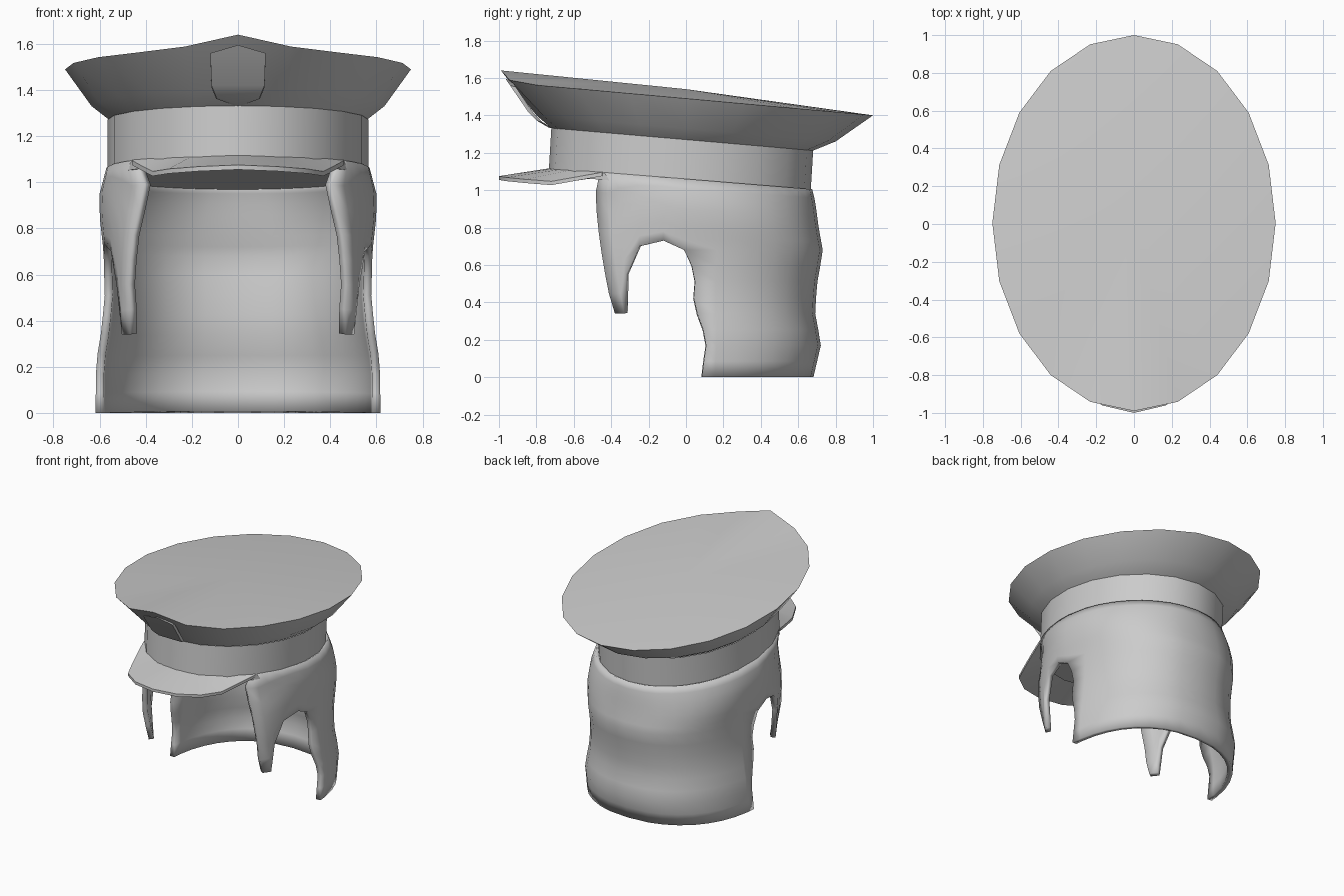
import bpy, bmesh, math

if "Cube" in bpy.data.objects:
    bpy.data.objects.remove(bpy.data.objects["Cube"])

grey = bpy.data.materials.new("plain grey")
grey.use_nodes = True
grey.diffuse_color = (0.6, 0.6, 0.6, 1)
grey.node_tree.nodes["Principled BSDF"].inputs["Base Color"].default_value = (0.6, 0.6, 0.6, 1)


def finish(bm, name, angle=40):
    bmesh.ops.recalc_face_normals(bm, faces=bm.faces)
    me = bpy.data.meshes.new(name)
    bm.to_mesh(me)
    bm.free()
    ob = bpy.data.objects.new(name, me)
    bpy.context.collection.objects.link(ob)
    me.materials.append(grey)
    bpy.ops.object.select_all(action="DESELECT")
    ob.select_set(True)
    bpy.context.view_layer.objects.active = ob
    bpy.ops.object.shade_smooth_by_angle(angle=math.radians(angle))
    return ob


def ring(bm, rx, ry, cy, z, slope, sides=20):
    """Tilted ellipse, starting at the front vertex."""
    out = []
    for i in range(sides):
        a = math.tau * i / sides
        y = cy - ry * math.cos(a)
        out.append(bm.verts.new((rx * math.sin(a), y, z + slope * y)))
    return out


def bridge(bm, a, b):
    n = len(a)
    for i in range(n):
        bm.faces.new((a[i], a[(i + 1) % n], b[(i + 1) % n], b[i]))


def fan(bm, loop, co):
    c = bm.verts.new(co)
    for i in range(len(loop)):
        bm.faces.new((loop[i], loop[(i + 1) % len(loop)], c))


def lerp(table, z):
    """Value at height z from a list of descending (height, value) pairs."""
    if z >= table[0][0]:
        return table[0][1]
    for (z0, v0), (z1, v1) in zip(table, table[1:]):
        if z >= z1:
            return v1 + (v0 - v1) * (z - z1) / (z0 - z1)
    return table[-1][1]


# Flared crown with a raised front peak
bm = bmesh.new()
rim = ring(bm, 0.75, 0.995, 0.005, 1.49, -0.09)
rim[0].co.z = 1.64
for i in (1, -1):
    rim[i].co.z = 1.588
flare = ring(bm, 0.635, 0.80, 0.0, 1.33, -0.087)
foot = ring(bm, 0.56, 0.70, -0.02, 1.27, -0.086)
bridge(bm, rim, flare)
bridge(bm, flare, foot)
fan(bm, rim, (0, 0, 1.54))
finish(bm, "cap_crown")

# Band, closed underneath
bm = bmesh.new()
top = ring(bm, 0.565, 0.70, -0.02, 1.27, -0.086)
low = ring(bm, 0.565, 0.70, -0.035, 1.02, -0.079)
bridge(bm, top, low)
fan(bm, low, (0, -0.035, 1.023))
finish(bm, "cap_band")

# Visor: crescent plate between band and outer edge
outer = [(0.46, -0.45, 1.095), (0.415, -0.59, 1.07), (0.37, -0.72, 1.047),
         (0.3, -0.86, 1.058), (0.17, -0.96, 1.068), (0, -1, 1.075)]
outer += [(-x, y, z) for x, y, z in outer[-2::-1]]
bm = bmesh.new()
rows = [[], [], [], []]
for i, (x, y, z) in enumerate(outer):
    a = math.radians(55) * (1 - i / 5)
    inner = (0.55 * math.sin(a), -0.04 - 0.69 * math.cos(a))
    drop = 0.02 * abs(math.sin(a))
    rows[0].append(bm.verts.new((*inner, 1.117 - drop)))
    rows[1].append(bm.verts.new((x, y, z)))
    rows[2].append(bm.verts.new((x, y, z - 0.02)))
    rows[3].append(bm.verts.new((*inner, 1.09 - drop)))
for r in range(4):
    a, b = rows[r], rows[(r + 1) % 4]
    for i in range(len(outer) - 1):
        bm.faces.new((a[i], a[i + 1], b[i + 1], b[i]))
for end in (0, -1):
    bm.faces.new([row[end] for row in rows])
finish(bm, "cap_visor", 30)

# Shield badge lying on the front of the crown
shield = [(0, 1.595), (0.12, 1.56), (0.115, 1.42), (0.095, 1.37), (0, 1.335)]
shield += [(-x, z) for x, z in shield[3:0:-1]]
slant = [(1.60, -0.968), (1.42, -0.845), (1.37, -0.795), (1.335, -0.735)]
bm = bmesh.new()
front = [bm.verts.new((x, lerp(slant, z), z)) for x, z in shield]
back = [bm.verts.new((x, lerp(slant, z) + 0.03, z - 0.008)) for x, z in shield]
bridge(bm, front, back)
for loop in (front, back):
    for a, b in ((1, 7), (2, 6)):
        bm.faces.new((loop[a], loop[a + 1], loop[b - 1], loop[b]))
    bm.faces.new((loop[0], loop[1], loop[7]))
    bm.faces.new((loop[3], loop[4], loop[5]))
finish(bm, "cap_badge", 30)

# Hair profiles by height: half width, back depth, front depth, squareness
width = [(1.06, 0.571), (0.95, 0.60), (0.85, 0.60), (0.7, 0.583),
         (0.5, 0.578), (0.35, 0.595), (0.22, 0.62), (0, 0.62)]
depth = [(1.06, 0.675), (1.0, 0.69), (0.85, 0.71), (0.73, 0.732),
         (0.55, 0.70), (0.4, 0.69), (0.23, 0.722), (0.05, 0.68)]
front_depth = [(1.06, 0.74), (0.93, 0.64), (0.69, 0.77), (0.52, 0.77), (0.31, 0.6)]
square = [(1.06, 2.0), (0.85, 2.25)]
# Front outline of the back panel below the ear opening
ear_edge = [(0.68, -0.01), (0.55, 0.052), (0.4, 0.04), (0.2, 0.11), (0, 0.088)]
EAR, UPPER, LOWER = 0.68, 7, 8


def hair_point(y, z):
    level = z + 0.079 * y
    w = lerp(width, level)
    if y < 0:
        return w * math.sqrt(1 - (y / lerp(front_depth, level)) ** 2), y, z
    p, f = lerp(square, level), y / 0.7
    return w * max(0, 1 - f ** p) ** (1 / p), f * lerp(depth, level), z


def hair_column(y0, y1, bottom):
    """Points from the band down to the given height."""
    pts = []
    for s in range(UPPER + 1):
        t = s / UPPER
        y = y0 + (y1 - y0) * t
        if y < -0.3:
            y -= 0.085 * math.sqrt(t * (1 - t)) * (-y - 0.3) / 0.13
        zt = 1.06 - 0.079 * y
        pts.append(hair_point(y, zt + (bottom - zt) * t))
    return pts


def long_column(y):
    """Column of the back panel, reaching the ground."""
    pts = hair_column(y, y, EAR)
    for s in range(1, LOWER + 1):
        z = EAR * (1 - s / LOWER)
        pts.append(hair_point(lerp(ear_edge, z) if y < 0 else y, z))
    return pts


columns = [hair_column(*c) for c in (
    (-0.46, -0.38, 0.34), (-0.41, -0.33, 0.34), (-0.35, -0.32, 0.55),
    (-0.25, -0.25, 0.70), (-0.12, -0.12, 0.73))]
columns += [long_column(y) for y in (
    -0.01, 0.16, 0.27, 0.37, 0.46, 0.54, 0.605, 0.655, 0.685, 0.7)]

bm = bmesh.new()
grid = [[bm.verts.new(p) for p in col] for col in columns]
grid += [[bm.verts.new((-x, y, z)) for x, y, z in col] for col in columns[-2::-1]]
for a, b in zip(grid, grid[1:]):
    for s in range(min(len(a), len(b)) - 1):
        bm.faces.new((a[s], a[s + 1], b[s + 1], b[s]))
hair = finish(bm, "hair", 50)
shell = hair.modifiers.new("thickness", "SOLIDIFY")
shell.thickness = 0.035
# The thickness goes towards the head
back_face = max(hair.data.polygons, key=lambda p: p.center.y)
shell.offset = -1 if back_face.normal.y > 0 else 1
